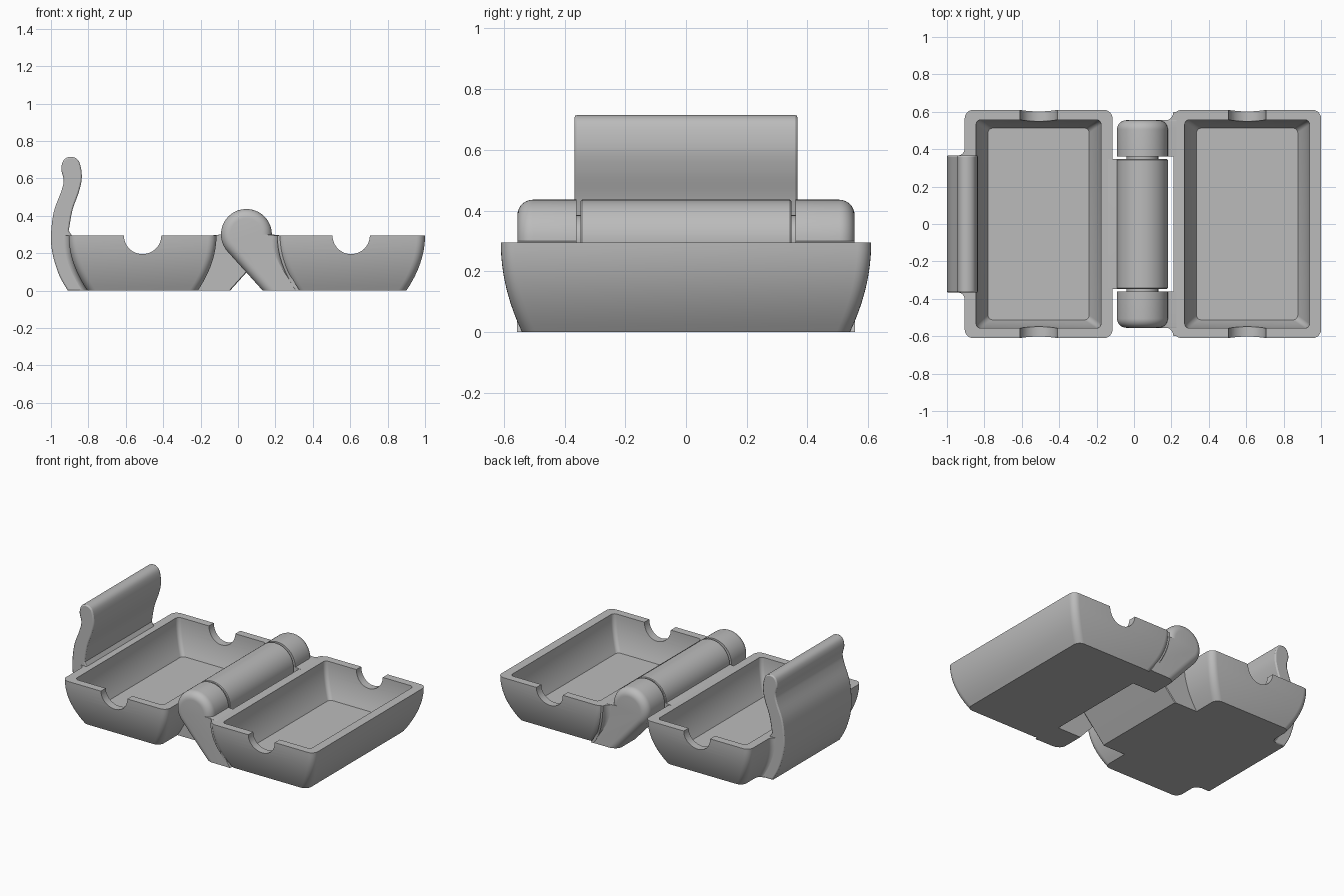
import bpy, bmesh, math
from mathutils import Vector

cube = bpy.data.objects.get("Cube")
if cube:
    bpy.data.objects.remove(cube, do_unlink=True)

grey = bpy.data.materials.new("plain grey")
grey.use_nodes = True
grey.diffuse_color = (0.5, 0.5, 0.5, 1)
for node in grey.node_tree.nodes:
    if node.type == 'BSDF_PRINCIPLED':
        node.inputs["Base Color"].default_value = (0.5, 0.5, 0.5, 1)

TOP, FLOOR = 0.295, 0.06
HINGE_X, HINGE_Z, HINGE_R = 0.045, 0.3, 0.136
TRAY_X = {"left": 0.605, "right": -0.51}
HALF_X, HALF_Y = 0.395, 0.61


def inset(z):
    """How far the bowed tray wall leans in at a height, from 0 to 1."""
    return (1 - z / TOP) ** 2


def steps(a, b, n):
    return [a + (b - a) * i / n for i in range(n + 1)]


def select(ob):
    bpy.ops.object.select_all(action='DESELECT')
    ob.select_set(True)
    bpy.context.view_layer.objects.active = ob


def loft(name, rings, smooth=True):
    """Skin a stack of matching closed rings and cap both ends."""
    bm = bmesh.new()
    rows = [[bm.verts.new(p) for p in ring] for ring in rings]
    n = len(rows[0])
    for lo, hi in zip(rows, rows[1:]):
        for i in range(n):
            j = (i + 1) % n
            bm.faces.new((lo[i], lo[j], hi[j], hi[i]))
    bm.faces.new(rows[0][::-1])
    bm.faces.new(rows[-1])
    bmesh.ops.recalc_face_normals(bm, faces=bm.faces)
    mesh = bpy.data.meshes.new(name)
    bm.to_mesh(mesh)
    bm.free()
    mesh.materials.append(grey)
    ob = bpy.data.objects.new(name, mesh)
    bpy.context.collection.objects.link(ob)
    if smooth:
        finish(ob)
    return ob


def finish(ob):
    select(ob)
    bpy.ops.object.shade_smooth_by_angle(angle=math.radians(30))


def rounded_rect(cx, hx, hy, r, z):
    pts = []
    for k, (sx, sy) in enumerate(((1, 1), (-1, 1), (-1, -1), (1, -1))):
        for a in steps(k * 90, k * 90 + 90, 6):
            a = math.radians(a)
            pts.append((cx + sx * (hx - r) + r * math.cos(a),
                        sy * (hy - r) + r * math.sin(a), z))
    return pts


def circle_along_y(x, z, r, y, n=48):
    return [(x + r * math.cos(math.tau * i / n), y,
             z + r * math.sin(math.tau * i / n)) for i in range(n)]


# Trays: bowed outer wall, open cavity, half-round notch in both end walls
for side, cx in TRAY_X.items():
    rings = [rounded_rect(cx, HALF_X - 0.1 * inset(z), HALF_Y - 0.07 * inset(z), 0.045, z)
             for z in steps(0, TOP, 12)]
    rings += [rounded_rect(cx, HALF_X - 0.061 - 0.1 * inset(z),
                           HALF_Y - 0.053 - 0.07 * inset(z), 0.025, z)
              for z in steps(TOP, FLOOR, 10)]
    tray = loft(side + "_tray", rings, smooth=False)
    cutter = loft("notch_cutter", [circle_along_y(cx, TOP, 0.1, y) for y in (-1, 1)], smooth=False)
    cutter.hide_render = True
    mod = tray.modifiers.new("notch", 'BOOLEAN')
    mod.operation, mod.solver, mod.object = 'DIFFERENCE', 'EXACT', cutter
    select(tray)
    bpy.ops.object.modifier_apply(modifier=mod.name)
    bpy.data.objects.remove(cutter, do_unlink=True)
    finish(tray)


# Hinge: round barrel with a sloped arm running into the tray wall
def hinge_ring(r, y, direction):
    pts = [(r * math.cos(math.radians(a)), HINGE_Z + r * math.sin(math.radians(a)))
           for a in steps(0, 222, 36)]
    tx, tz = pts[-1]
    pts.append((tx + tz * math.tan(math.radians(42)), 0))
    pts += [(0.183 + 0.1 * inset(z), z) for z in steps(0, TOP, 8)]
    return [(HINGE_X + direction * u, y, z) for u, z in pts]


loft("middle_knuckle", [hinge_ring(HINGE_R - d, y, -1) for d, y in
                        ((0.004, -0.347), (0, -0.342), (0, 0.342), (0.004, 0.347))])
ROUND = 0.05
for name, s in (("front", -1), ("back", 1)):
    rings = [hinge_ring(HINGE_R, s * 0.36, 1)]
    for a in steps(0, math.pi / 2, 8):
        rings.append(hinge_ring(HINGE_R - ROUND * (1 - math.cos(a)),
                                s * (0.555 - ROUND + ROUND * math.sin(a)), 1))
    loft(name + "_knuckle", rings)
loft("hinge_pin", [circle_along_y(HINGE_X, HINGE_Z, 0.085, y) for y in (-0.38, 0.38)])


# Concave fillets where the clip and the end knuckles meet the tray walls
def fillet(name, wall_x, y0, s, radius):
    rings = []
    for z in steps(0, TOP, 10):
        x, r = wall_x + 0.1 * inset(z), radius(z)
        ring = [(x + 0.02, s * (y0 - 0.02), z), (x - r, s * (y0 - 0.02), z)]
        for a in steps(0, math.pi / 2, 6):
            ring.append((x - r + r * math.sin(a), s * (y0 + r - r * math.cos(a)), z))
        ring.append((x + 0.02, s * (y0 + r), z))
        rings.append(ring)
    loft(name, rings)


for name, s in (("front", -1), ("back", 1)):
    fillet(name + "_knuckle_fillet", TRAY_X["left"] - HALF_X, 0.553, s,
           lambda z: max(0.004, 0.045 - 0.07 * inset(z)))
    fillet(name + "_clip_fillet", TRAY_X["right"] - HALF_X, 0.365, s, lambda z: 0.04)


# Clip: S-shaped latch rising from the outer wall
def smooth_path(points, n=5):
    p = [Vector(q) for q in points]
    p = [p[0]] + p + [p[-1]]
    out = []
    for a, b, c, d in zip(p, p[1:], p[2:], p[3:]):
        for i in range(n):
            t = i / n
            out.append(0.5 * (2 * b + (c - a) * t + (2 * a - 5 * b + 4 * c - d) * t * t
                              + (3 * b - a - 3 * c + d) * t ** 3))
    return out + [p[-1]]


outline = smooth_path([(-0.91, 0), (-0.955, 0.08), (-0.99, 0.19), (-1, 0.29), (-0.985, 0.42),
                       (-0.945, 0.53), (-0.932, 0.59), (-0.945, 0.65), (-0.93, 0.7),
                       (-0.89, 0.715), (-0.85, 0.69), (-0.835, 0.61), (-0.85, 0.53),
                       (-0.885, 0.43), (-0.905, 0.32)])
outline += [Vector((-0.885 + 0.1 * inset(z), z)) for z in steps(0.29, 0, 8)]
clip = loft("clip", [[(p.x, y, p.y) for p in outline] for y in (-0.367, 0.367)])
bevel = clip.modifiers.new("soft_edges", 'BEVEL')
bevel.width, bevel.segments, bevel.limit_method = 0.008, 2, 'ANGLE'
bevel.angle_limit = math.radians(60)
